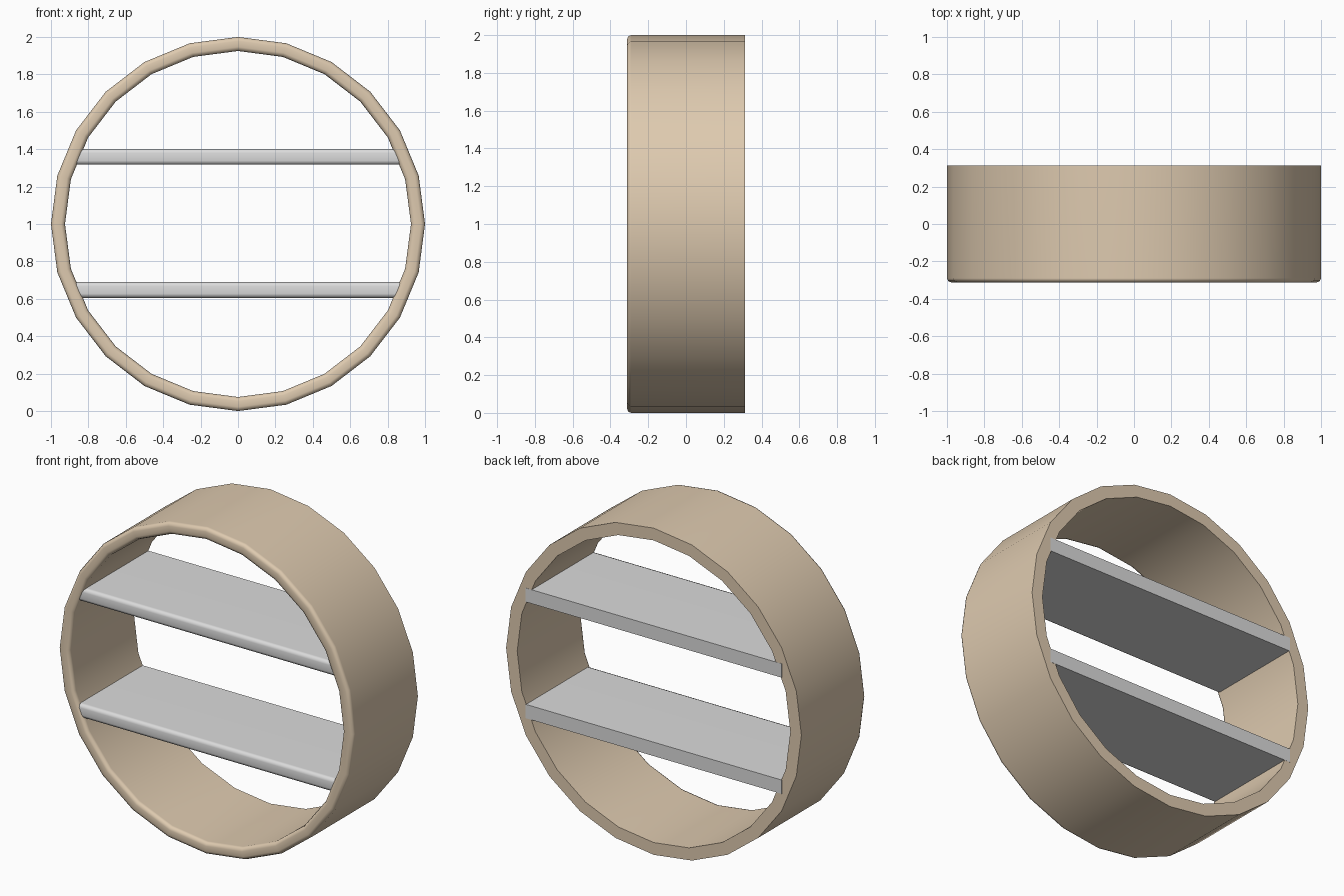
import bpy, bmesh, math

if "Cube" in bpy.data.objects:
    bpy.data.objects.remove(bpy.data.objects["Cube"])

SIDES, R_OUT, R_IN, HALF_D, BEV = 24, 1.0, 0.925, 0.312, 0.022


def material(name, rgb):
    m = bpy.data.materials.new(name)
    m.diffuse_color = (*rgb, 1)
    m.use_nodes = True
    m.node_tree.nodes["Principled BSDF"].inputs["Base Color"].default_value = m.diffuse_color
    return m


wood = material("tan wood", (0.73, 0.59, 0.43))
grey = material("light grey", (0.71, 0.71, 0.71))


def rounded_front(lo, hi, front, back):
    """Closed (height, depth) section: rounded front corners, square back."""
    pts = [(hi, back), (lo, back)]
    for centre, start in ((lo + BEV, 180), (hi - BEV, 270)):
        for i in range(3):
            a = math.radians(start + 45 * i)
            pts.append((centre + BEV * math.cos(a), front + BEV + BEV * math.sin(a)))
    return pts


def finish(name, bm, mat):
    bmesh.ops.recalc_face_normals(bm, faces=bm.faces)
    me = bpy.data.meshes.new(name)
    bm.to_mesh(me)
    bm.free()
    me.materials.append(mat)
    ob = bpy.data.objects.new(name, me)
    bpy.context.collection.objects.link(ob)
    bpy.ops.object.select_all(action='DESELECT')
    ob.select_set(True)
    bpy.context.view_layer.objects.active = ob
    bpy.ops.object.shade_smooth_by_angle(angle=math.radians(50))
    wn = ob.modifiers.new("weighted normals", 'WEIGHTED_NORMAL')
    wn.keep_sharp = True
    return ob


def bridge(bm, a, b):
    n = len(a)
    for i in range(n):
        j = (i + 1) % n
        bm.faces.new((a[i], a[j], b[j], b[i]))


# Round frame: section swept around the centre
bm = bmesh.new()
section = rounded_front(R_IN, R_OUT, -HALF_D, HALF_D)
loops = []
for k in range(SIDES):
    a = 2 * math.pi * k / SIDES
    loops.append([bm.verts.new((r * math.sin(a), y, 1 + r * math.cos(a))) for r, y in section])
for k in range(SIDES):
    bridge(bm, loops[k], loops[(k + 1) % SIDES])
finish("round_frame", bm, wood)

# Two shelves, ends sunk into the frame, back just flush
for name, lo, hi in (("lower_shelf", 0.605, 0.69), ("upper_shelf", 1.317, 1.402)):
    bm = bmesh.new()
    section = rounded_front(lo, hi, -0.305, HALF_D + 0.001)
    ends = [[bm.verts.new((x, y, z)) for z, y in section] for x in (-0.867, 0.867)]
    bridge(bm, *ends)
    for end in ends:
        bm.faces.new(end)
    finish(name, bm, grey)
